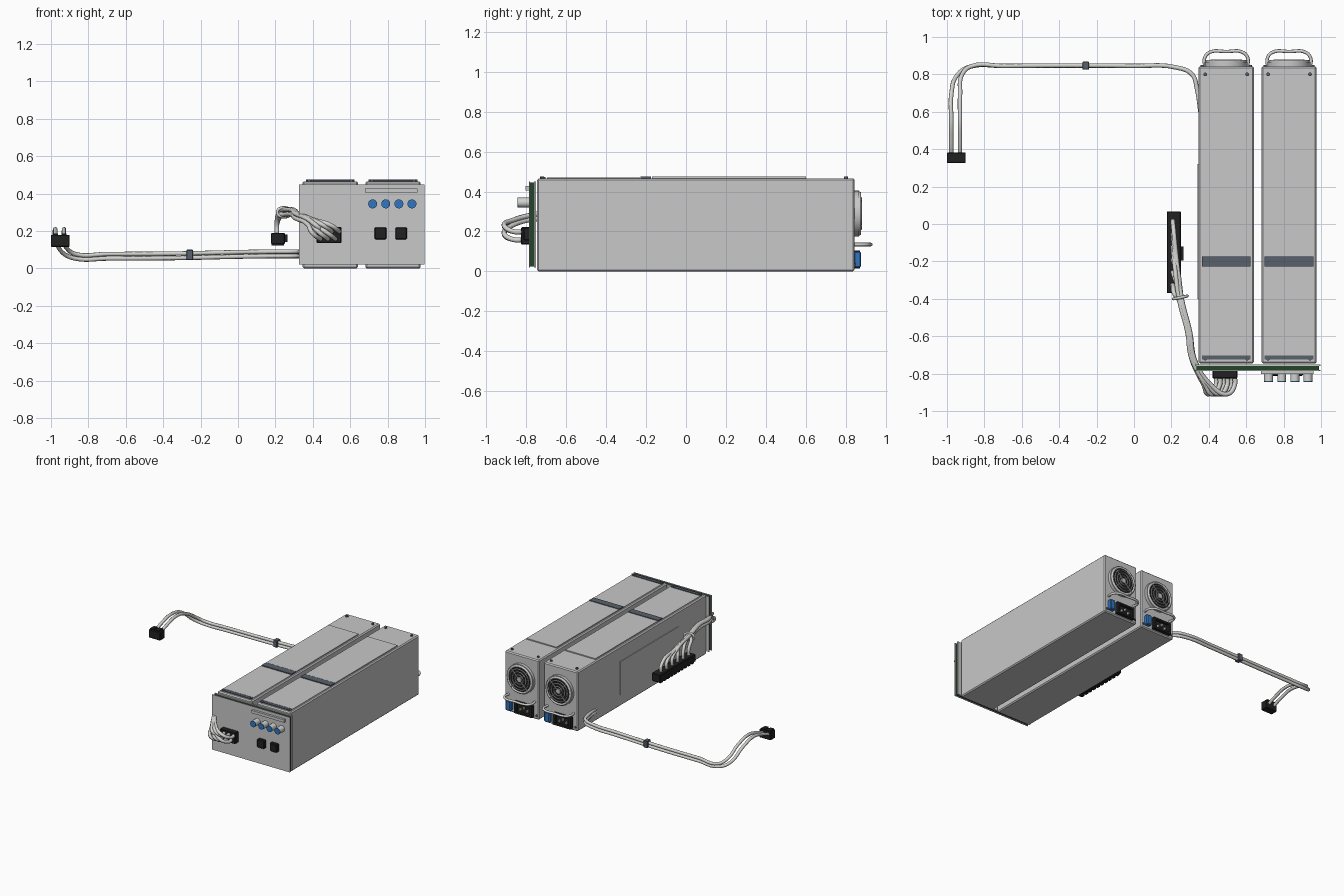
import bpy, bmesh, math
from mathutils import Matrix, Vector

if "Cube" in bpy.data.objects:
    bpy.data.objects.remove(bpy.data.objects["Cube"])


def material(name, rgb):
    m = bpy.data.materials.new(name)
    m.use_nodes = True
    m.diffuse_color = (*rgb, 1)
    m.node_tree.nodes["Principled BSDF"].inputs["Base Color"].default_value = (*rgb, 1)
    return m


METAL = material("light grey metal", (0.58, 0.58, 0.58))
CABLE = material("pale grey cable", (0.65, 0.65, 0.63))
SLATE = material("slate grey", (0.10, 0.12, 0.15))
BLACK = material("black plastic", (0.015, 0.015, 0.015))
BLUE = material("blue plastic", (0.03, 0.18, 0.53))
GREEN = material("dark green board", (0.015, 0.06, 0.02))


def finish(name, bm, mat, smooth=False):
    me = bpy.data.meshes.new(name)
    bm.to_mesh(me)
    bm.free()
    me.materials.append(mat)
    ob = bpy.data.objects.new(name, me)
    bpy.context.collection.objects.link(ob)
    if smooth:
        select(ob)
        bpy.ops.object.shade_smooth_by_angle(angle=math.radians(35))
    return ob


def select(ob):
    bpy.ops.object.select_all(action='DESELECT')
    ob.select_set(True)
    bpy.context.view_layer.objects.active = ob


def box(name, x, y, z, mat, bevel=0):
    """Box from (min, max) ranges on each axis."""
    bm = bmesh.new()
    size = [b - a for a, b in (x, y, z)]
    mid = [(a + b) / 2 for a, b in (x, y, z)]
    bmesh.ops.create_cube(bm, size=1, matrix=Matrix.Translation(mid) @ Matrix.Diagonal((*size, 1)))
    if bevel:
        bmesh.ops.bevel(bm, geom=bm.edges[:], offset=bevel, segments=1, affect='EDGES')
    return finish(name, bm, mat)


def disc(name, mid, r, depth, mat, axis='Y', sides=32):
    bm = bmesh.new()
    turn = Matrix.Rotation(math.pi / 2, 4, 'X') if axis == 'Y' else Matrix()
    bmesh.ops.create_cone(bm, cap_ends=True, segments=sides, radius1=r, radius2=r,
                          depth=depth, matrix=Matrix.Translation(mid) @ turn)
    return finish(name, bm, mat, True)


def tube(name, points, r, mat, closed=False):
    cu = bpy.data.curves.new(name, 'CURVE')
    cu.dimensions = '3D'
    cu.bevel_depth, cu.bevel_resolution, cu.resolution_u = r, 2, 6
    cu.use_fill_caps = True
    sp = cu.splines.new('BEZIER')
    sp.bezier_points.add(len(points) - 1)
    for bp, p in zip(sp.bezier_points, points):
        bp.co = p
        bp.handle_left_type = bp.handle_right_type = 'AUTO'
    sp.use_cyclic_u = closed
    cu.materials.append(mat)
    ob = bpy.data.objects.new(name, cu)
    bpy.context.collection.objects.link(ob)
    select(ob)
    bpy.ops.object.convert(target='MESH')
    bpy.ops.object.shade_smooth_by_angle(angle=math.radians(50))


def circle(cx, y, cz, r, n=8):
    return [(cx + r * math.cos(math.tau * i / n), y, cz + r * math.sin(math.tau * i / n))
            for i in range(n)]


def supply_module(side, cx):
    """One long power module with its lid details and rear fittings."""
    def span(h):
        return (cx - h, cx + h)

    box(side + "_case", span(.148), (-.745, .843), (0, .466), METAL, .008)
    # lid panels, vent strips and screws
    box(side + "_rear_lid_panel", span(.13), (-.17, .6), (.46, .474), METAL)
    box(side + "_front_lid_panel", span(.13), (-.695, -.23), (.46, .470), METAL)
    box(side + "_vent_strip", span(.13), (-.228, -.175), (.46, .476), SLATE)
    box(side + "_front_strip", span(.13), (-.725, -.702), (.46, .472), SLATE)
    for sx in (-1, 1):
        for y in (-.72, .8):
            disc(side + "_lid_screw", (cx + sx * .112, y, .468), .01, .014, SLATE, 'Z', 12)
        disc(side + "_rear_screw", (cx + sx * .128, .845, .03), .009, .01, SLATE, sides=12)

    # fan with rim, grille rings and spokes
    fz = .29
    disc(side + "_fan_base", (cx, .85, fz), .115, .03, METAL)
    disc(side + "_fan_opening", (cx, .866, fz), .098, .008, BLACK)
    tube(side + "_fan_rim", circle(cx, .868, fz, .101), .009, METAL, True)
    for r in (.035, .058, .08):
        tube(side + "_grille_ring", circle(cx, .876, fz, r), .004, METAL, True)
    disc(side + "_fan_hub", (cx, .872, fz), .02, .012, METAL)
    for k in range(4):
        a = math.pi / 4 + k * math.pi / 2
        d = Vector((math.cos(a), 0, math.sin(a)))
        c = Vector((cx, .876, fz))
        tube(side + "_grille_spoke", [c + d * .015, c + d * .1], .004, METAL)

    # pull handle
    hz = .135
    tube(side + "_handle", [(cx - .112, .835, hz), (cx - .116, .885, hz), (cx - .09, .917, hz),
                            (cx, .922, hz), (cx + .09, .917, hz), (cx + .116, .885, hz),
                            (cx + .112, .835, hz)], .009, CABLE)

    # blue release latch and mains inlet
    box(side + "_release_latch", (cx + .075, cx + .12), (.84, .876), (.02, .1), BLUE, .006)
    x0, x1, z0, z1 = cx - .105, cx + .05, .015, .105
    for name, x, z in (("bottom", (x0, x1), (z0, z0 + .014)), ("top", (x0, x1), (z1 - .014, z1)),
                       ("right", (x0, x0 + .018), (z0, z1)), ("left", (x1 - .018, x1), (z0, z1))):
        box(side + "_inlet_" + name, x, (.84, .87), z, BLACK)
    box(side + "_inlet_floor", (x0, x1), (.84, .85), (z0, z1), BLACK)
    for dx, z in ((-.03, .05), (0, .068), (.03, .05)):
        px = (x0 + x1) / 2 + dx
        box(side + "_inlet_pin", (px - .005, px + .005), (.845, .866), (z - .009, z + .009), CABLE)


supply_module("right", .493)
supply_module("left", .829)

# thin side cover panel
box("side_panel", (.34, .347), (-.4, .32), (.09, .35), METAL)

# front board with its backing and face plate
box("board_backing", (.327, .998), (-.76, -.75), (.02, .45), METAL)
box("board", (.333, .99), (-.78, -.76), (.025, .445), GREEN)
box("board_face", (.327, .998), (-.786, -.78), (.02, .45), METAL)

# front label strip, terminals and sockets
box("terminal_strip", (.68, .96), (-.803, -.78), (.405, .427), METAL)
for x in (.72, .79, .86, .93):
    disc("terminal_post", (x, -.81, .345), .024, .06, CABLE, sides=24)
    disc("terminal_cap", (x, -.841, .345), .024, .005, BLUE, sides=24)
for x in (.762, .872):
    box("front_socket", (x - .031, x + .031), (-.812, -.78), (.155, .22), BLACK, .005)
box("front_connector", (.42, .553), (-.825, -.78), (.135, .222), BLACK, .004)

# side connector with latch and row ribs
box("side_connector", (.176, .25), (-.37, .068), (.13, .19), BLACK, .004)
box("side_connector_latch", (.245, .265), (-.195, -.12), (.14, .182), BLACK)
for i in range(10):
    y = -.345 + i * .043
    box("side_connector_rib", (.18, .246), (y - .013, y + .013), (.122, .135), BLACK)

# cable bundle from the front connector to the side connector
for i in range(6):
    sx, sz = .437 + .02 * i, .16 + .04 * (i % 2)
    ox, oz = .007 * (i % 3 - 1), .024 * (i % 2) - .012
    ye = -.33 + .068 * i
    tube("harness_cable", [
        (sx, -.8, sz), (sx, -.865, sz), (sx - .04, -.91, sz + .03),
        (.375 + i * .008, -.865, .245 + oz), (.315 + ox, -.72, .28 + oz),
        (.293 + ox, -.58, .3 + oz), (.25 + ox, -.41, .3 + oz),
        (.222 + ox, min(ye - .04, -.2), .285), (.208, ye, .235), (.208, ye, .18)], .0125, CABLE)
tube("harness_tie", [(.21, -.40, .3), (.24, -.395, .325), (.285, -.385, .3), (.24, -.395, .275)],
     .008, CABLE, True)

# long rear lead: two cables, a clamp and an end plug
for k, px in enumerate((-.977, -.93)):
    dz, dx = (k - .5) * .024, (px + .953) * .5
    tube("lead_cable", [
        (.355, .6, .078 + dz), (.337, .72, .078 + dz), (.31, .80, .078 + dz),
        (.22, .838, .078 + dz), (0, .845, .075 + dz), (-.3, .847, .068 + dz),
        (-.7, .845, .065 + dz), (-.87, .843, .065 + dz), (-.93 + dx, .80, .10 + dz),
        (px, .69, .18), (px, .56, .21), (px, .45, .185), (px, .37, .155)], .0118, CABLE)
box("lead_clamp", (-.275, -.24), (.825, .868), (.045, .1), SLATE, .003)
box("lead_plug", (-1, -.9), (.325, .383), (.115, .18), BLACK, .004)
for x in (-.977, -.93):
    box("lead_plug_key", (x - .014, x + .014), (.33, .38), (.178, .188), BLACK)
